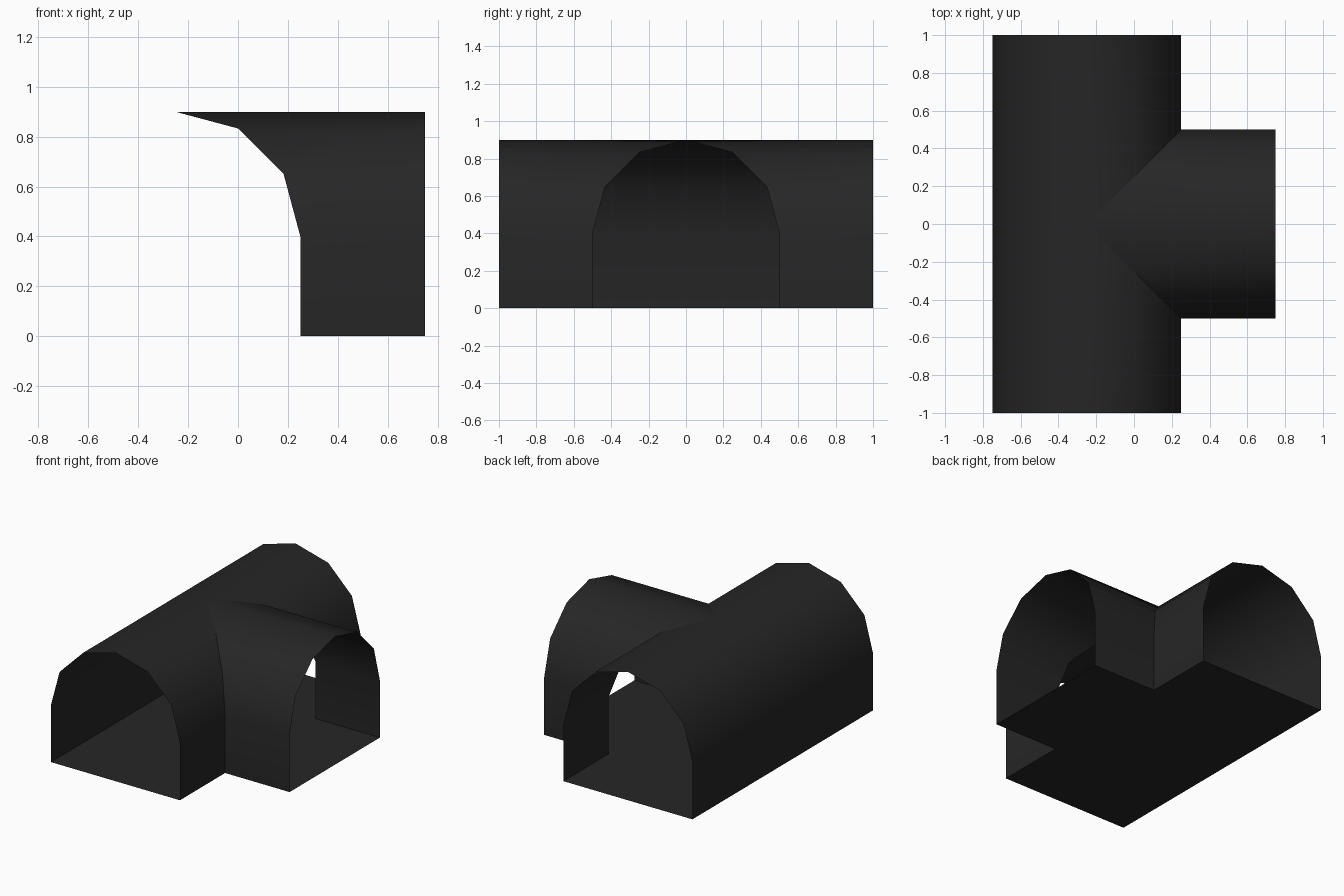
import bpy, bmesh, math

if "Cube" in bpy.data.objects:
    bpy.data.objects.remove(bpy.data.objects["Cube"])

# Single dark colour
dark = bpy.data.materials.new("charcoal")
dark.diffuse_color = (0.019, 0.019, 0.019, 1)
dark.use_nodes = True
dark.node_tree.nodes["Principled BSDF"].inputs["Base Color"].default_value = dark.diffuse_color

AXIS_X = -0.25          # centre line of the main tunnel
R, WALL = 0.5, 0.4      # arch radius and straight wall height

# Shared cross-section: straight walls with a six-sided arch
arch = [(-R * math.cos(math.radians(a)), WALL + R * math.sin(math.radians(a)))
        for a in range(0, 181, 30)]
profile = [(-R, 0)] + arch + [(R, 0)]


def make_object(name, strips, smooth):
    """Each strip is a pair of point rows bridged with quads."""
    bm = bmesh.new()
    for row_a, row_b in strips:
        a = [bm.verts.new(p) for p in row_a]
        b = [bm.verts.new(p) for p in row_b]
        for i in range(len(a) - 1):
            f = bm.faces.new((a[i], b[i], b[i + 1], a[i + 1]))
            f.smooth = smooth
    bmesh.ops.remove_doubles(bm, verts=bm.verts[:], dist=1e-5)
    me = bpy.data.meshes.new(name)
    bm.to_mesh(me)
    bm.free()
    me.materials.append(dark)
    ob = bpy.data.objects.new(name, me)
    bpy.context.collection.objects.link(ob)
    return ob


# Main tunnel: two halves meeting at y = 0, mitred open on the branch side
front = [(AXIS_X + u, -1, z) for u, z in profile]
front_mitre = [(AXIS_X + u, -max(u, 0), z) for u, z in profile]
back_mitre = [(AXIS_X + u, max(u, 0), z) for u, z in profile]
back = [(AXIS_X + u, 1, z) for u, z in profile]
make_object("main_tunnel",
            [(front[::-1], front_mitre[::-1]), (back_mitre[::-1], back[::-1])], True)

# Side branch: same section, mitred into the main tunnel
inner = [(AXIS_X + abs(u), u, z) for u, z in profile]
outer = [(0.75, u, z) for u, z in profile]
make_object("side_branch", [(inner, outer)], True)

# T-shaped floor
ys = (-1, -0.5, 0.5, 1)
make_object("floor", [
    ([(-0.75, y, 0) for y in ys], [(0.25, y, 0) for y in ys]),
    ([(0.25, y, 0) for y in ys[1:3]], [(0.75, y, 0) for y in ys[1:3]]),
], False)
